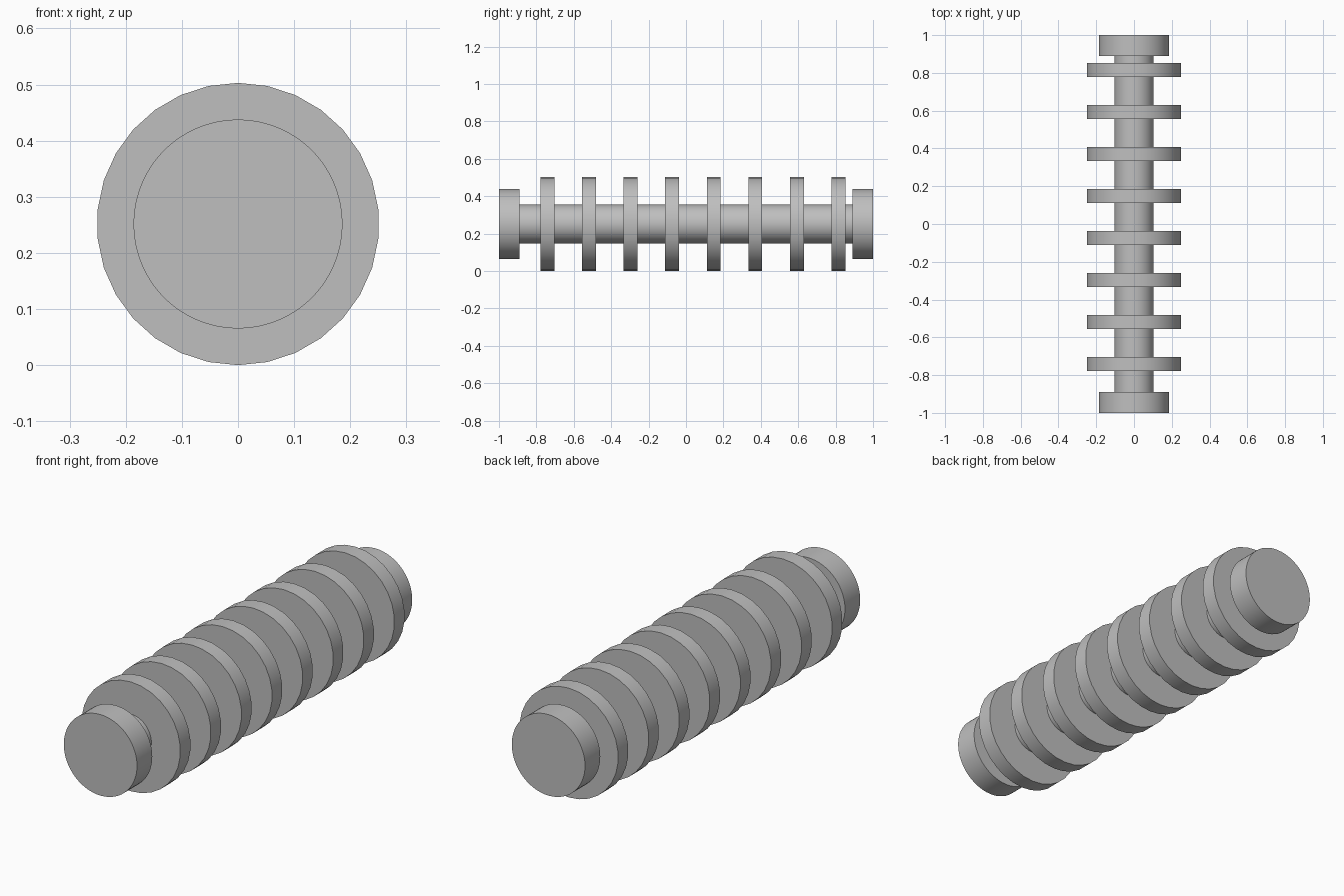
import bpy, math

if "Cube" in bpy.data.objects:
    bpy.data.objects.remove(bpy.data.objects["Cube"])

grey = bpy.data.materials.new("light_grey")
grey.diffuse_color = (0.52, 0.52, 0.52, 1)
grey.use_nodes = True
grey.node_tree.nodes["Principled BSDF"].inputs["Base Color"].default_value = grey.diffuse_color

AXIS_Z = 0.2515


def cylinder(name, radius, y0, y1, sides):
    """Capped cylinder along y from y0 to y1, with a vertex at top and bottom."""
    bpy.ops.mesh.primitive_cylinder_add(
        vertices=sides, radius=radius, depth=y1 - y0,
        location=(0, (y0 + y1) / 2, AXIS_Z), rotation=(math.pi / 2, 0, 0))
    obj = bpy.context.object
    obj.name = name
    obj.data.materials.append(grey)
    bpy.ops.object.shade_smooth_by_angle(angle=math.radians(30))
    return obj


# Central shaft
cylinder("shaft", 0.104, -0.89, 0.89, 30)

# End caps
cylinder("front_cap", 0.1863, -1.0, -0.889, 60)
cylinder("back_cap", 0.1863, 0.889, 1.0, 60)

# Evenly spaced discs
for i in range(8):
    start = (-7 + 2 * i) / 9
    cylinder(f"disc_{i + 1}", 0.2515, start, start + 0.074, 30)
